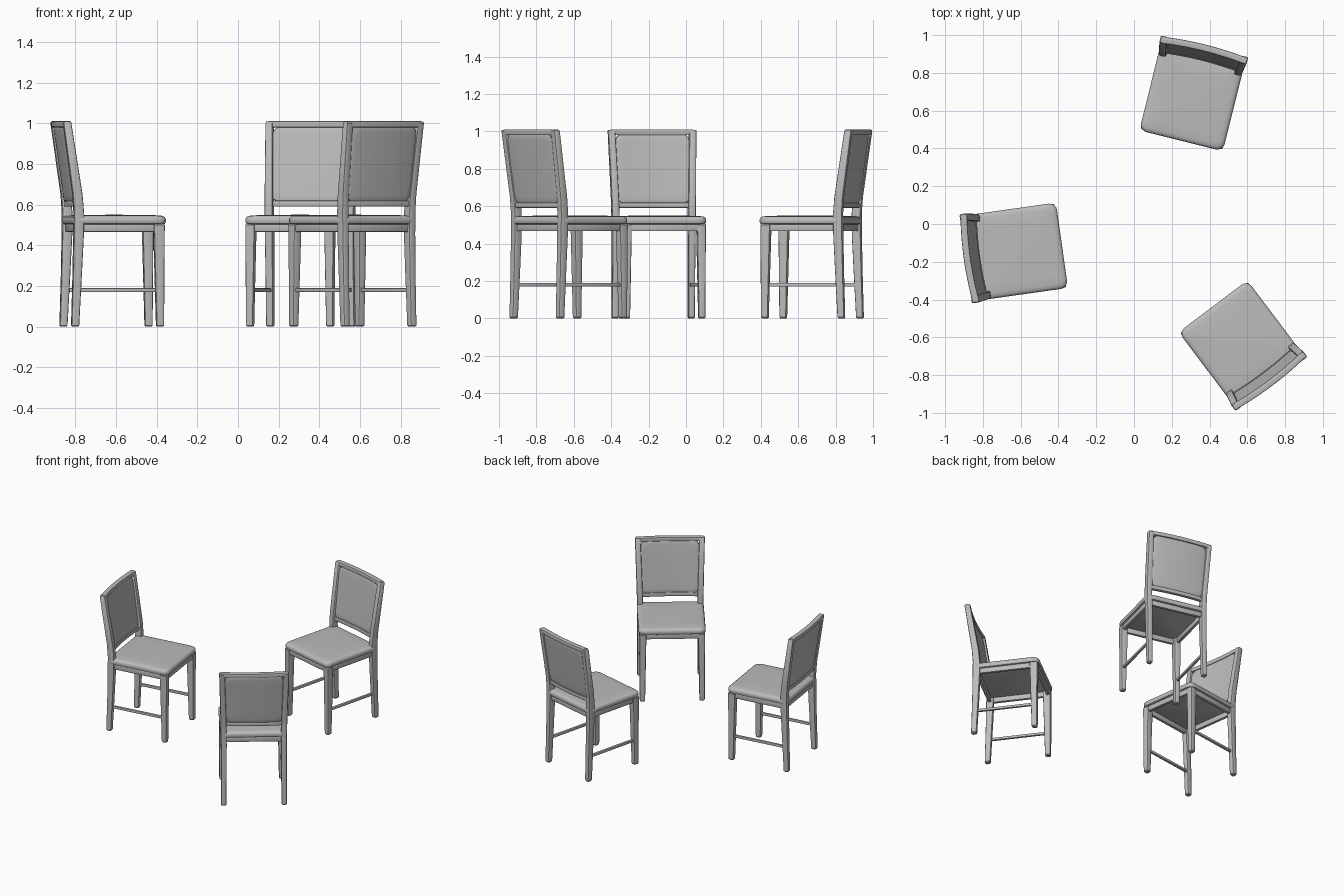
import bpy, bmesh, math
from mathutils import Matrix, Vector

if "Cube" in bpy.data.objects:
    bpy.data.objects.remove(bpy.data.objects["Cube"])

grey = bpy.data.materials.new("warm_grey")
grey.diffuse_color = (0.5, 0.5, 0.5, 1)
grey.use_nodes = True
grey.node_tree.nodes["Principled BSDF"].inputs["Base Color"].default_value = grey.diffuse_color

# Three chairs: centre of the seat and turn about z
PLACES = [(0.305, 0.665, -14), (-0.61, -0.145, 98), (0.557, -0.62, 217)]


def place(name, bm):
    """Turn a bmesh into one shared mesh and put it on each chair."""
    bmesh.ops.recalc_face_normals(bm, faces=bm.faces)
    me = bpy.data.meshes.new(name)
    bm.to_mesh(me)
    bm.free()
    me.materials.append(grey)
    for p in me.polygons:
        p.use_smooth = True
    me.set_sharp_from_angle(angle=math.radians(35))
    for i, (x, y, a) in enumerate(PLACES):
        ob = bpy.data.objects.new(f"{name}_{i + 1}", me)
        ob.matrix_world = Matrix.Translation((x, y, 0)) @ Matrix.Rotation(math.radians(a), 4, 'Z')
        bpy.context.collection.objects.link(ob)


def loft(rings):
    """Skin a list of closed rings and cap both ends."""
    bm = bmesh.new()
    vs = [[bm.verts.new(p) for p in r] for r in rings]
    n = len(vs[0])
    for a, b in zip(vs, vs[1:]):
        for i in range(n):
            bm.faces.new((a[i], a[(i + 1) % n], b[(i + 1) % n], b[i]))
    bm.faces.new(vs[0])
    bm.faces.new(vs[-1])
    return bm


def rounded(hx, hy, r, steps=5, along=8):
    """Rounded rectangle outline with points along its straight edges."""
    pts = []
    for k, (sx, sy) in enumerate(((1, 1), (-1, 1), (-1, -1), (1, -1))):
        for s in range(steps + 1):
            a = math.radians(90 * (k + s / steps))
            pts.append(Vector((sx * (hx - r) + r * math.cos(a), sy * (hy - r) + r * math.sin(a))))
    out, m = [], steps + 1
    for i, p in enumerate(pts):
        out.append(p)
        if i % m == steps:
            q = pts[(i + 1) % len(pts)]
            out += [p.lerp(q, t / along) for t in range(1, along)]
    return out


def stick(sections):
    """Leg with soft corners from (x, y, z, half width, half depth) sections."""
    rings = []
    last = len(sections) - 1
    for i, (x, y, z, w, d) in enumerate(sections):
        ends = [(1, z)]
        if i == 0:
            ends = [(0.75, z), (1, z + 0.006)]
        elif i == last:
            ends = [(1, z - 0.006), (0.8, z)]
        for s, zz in ends:
            rings.append([(x + p.x * s, y + p.y * s, zz) for p in rounded(w, d, 0.008, 2, 1)])
    return loft(rings)


def box(x0, x1, y0, y1, z0, z1, bev=0.004):
    bm = bmesh.new()
    bmesh.ops.create_cube(bm, size=1)
    for v in bm.verts:
        v.co = ((x0 + x1) / 2 + v.co.x * (x1 - x0), (y0 + y1) / 2 + v.co.y * (y1 - y0),
                (z0 + z1) / 2 + v.co.z * (z1 - z0))
    bmesh.ops.bevel(bm, geom=bm.edges[:], offset=bev, segments=2, profile=0.5, affect='EDGES')
    return bm


def back_y(x, z):
    """Depth of the leaning, gently bowed backrest."""
    return 0.203 + 0.062 * (z - 0.58) / 0.43 + 0.013 * (1 - (x / 0.22) ** 2)


# Legs, side aprons and side stretchers, mirrored
for s, side in ((1, "right"), (-1, "left")):
    place("back_post_" + side, stick([
        (s * 0.206, 0.222, 0, 0.018, 0.019), (s * 0.205, 0.212, 0.25, 0.019, 0.022),
        (s * 0.205, 0.205, 0.45, 0.02, 0.025), (s * 0.206, 0.204, 0.56, 0.02, 0.025),
        (s * 0.208, 0.211, 0.65, 0.02, 0.024), (s * 0.219, 0.264, 1.008, 0.019, 0.02)]))
    place("front_leg_" + side, stick([
        (s * 0.203, -0.2, 0, 0.018, 0.019), (s * 0.2, -0.195, 0.506, 0.024, 0.027)]))
    place("side_apron_" + side, box(s * 0.204 - 0.011, s * 0.204 + 0.011, -0.19, 0.2, 0.466, 0.508))
    place("side_stretcher_" + side, box(s * 0.203 - 0.009, s * 0.203 + 0.009, -0.195, 0.212, 0.17, 0.189))

# Front and back aprons
for y, end in ((-0.205, "front"), (0.205, "back")):
    place(end + "_apron", box(-0.2, 0.2, y - 0.011, y + 0.011, 0.466, 0.508))

# Cushioned seat
rings = []
for inset, z in ((0.012, 0.502), (0.004, 0.506), (0, 0.514), (0, 0.528), (0.004, 0.538), (0.012, 0.544),
                 (0.03, 0.547), (0.09, 0.549), (0.19, 0.55)):
    rings.append([(p.x * (1 - inset / 0.228), p.y * (1 - inset / 0.228), z) for p in rounded(0.228, 0.231, 0.04)])
place("seat", loft(rings))

# Bowed rails at the top and bottom of the backrest
for name, z0, z1, half, t in (("top_rail", 0.98, 1.01, 0.222, 0.018), ("lower_rail", 0.59, 0.619, 0.208, 0.013)):
    rings = []
    for i in range(17):
        x = half * (i / 8 - 1)
        rings.append([(x, back_y(x, (z0 + z1) / 2) + p.x, (z0 + z1) / 2 + p.y)
                      for p in rounded(t, (z1 - z0) / 2, 0.005, 2, 1)])
    place(name, loft(rings))

# Padded back panel with rounded corners
rings = []
profile = ((0.03, 0.005), (0.006, 0.011), (0.002, 0.009), (0, 0.004))
scales = [(0.15, 0.013), (0.09, 0.013)] + list(profile)
scales = [(i, -d) for i, d in scales] + [(i, d) for i, d in reversed(scales)]
scales = [(i, math.copysign(0.012, d) if i == 0.03 else d) for i, d in scales]
for inset, d in scales:
    k = 1 - inset / 0.2
    ring = []
    for p in rounded(0.202, 0.186, 0.045):
        x, z = p.x * k, 0.801 + p.y * k
        ring.append((x, back_y(x, z) + d, z))
    rings.append(ring)
place("back_panel", loft(rings))
